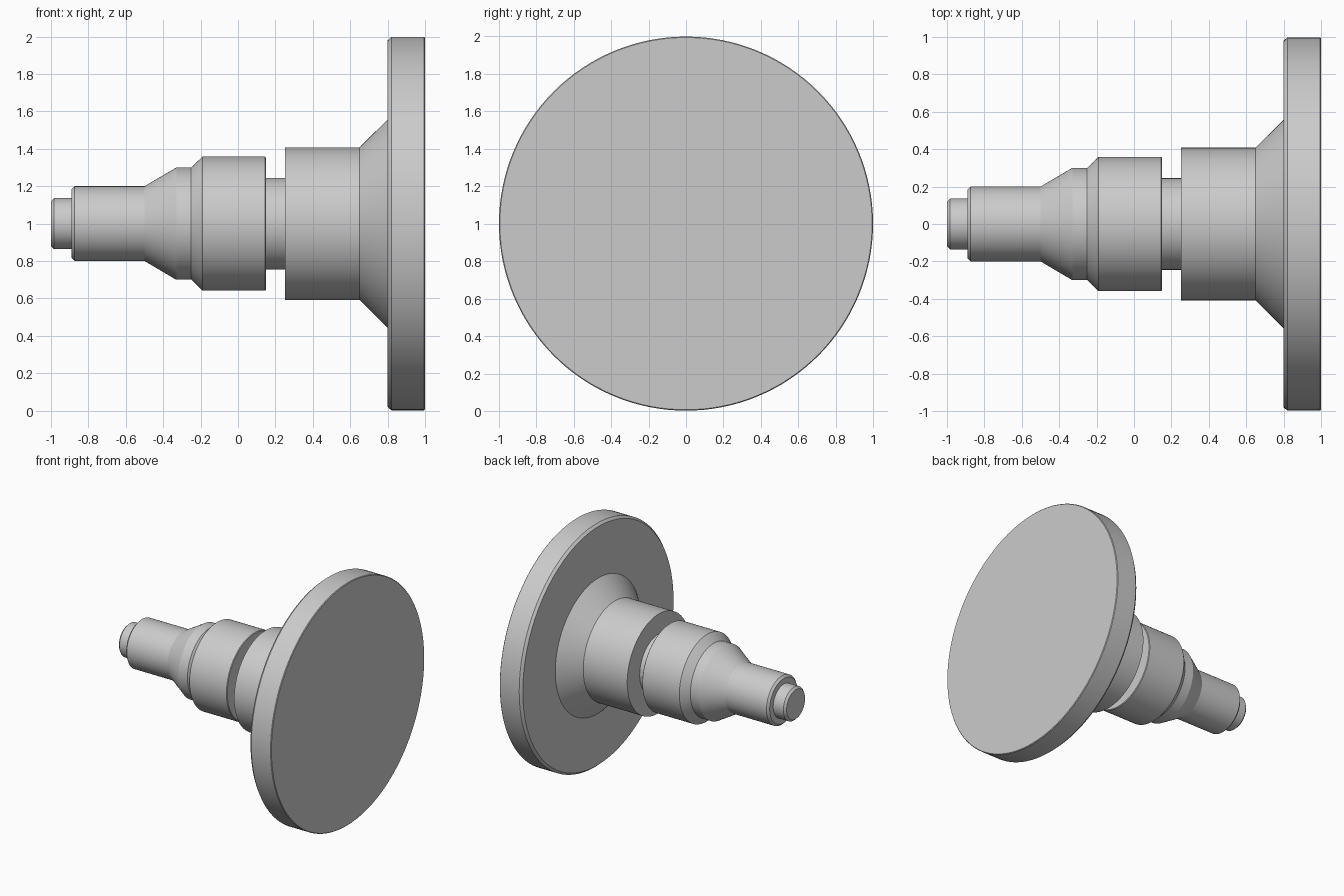
import bpy, bmesh, math

if "Cube" in bpy.data.objects:
    bpy.data.objects.remove(bpy.data.objects["Cube"])

SEGMENTS = 128
AXIS_Z = 1.0

# Turned profile as (x along the axis, radius), small end to flange
tip = [(-1.0, 0.0), (-1.0, 0.12), (-0.983, 0.137), (-0.89, 0.137)]
journal = [(-0.89, 0.183), (-0.873, 0.2), (-0.5, 0.2)]
taper = [(-0.33, 0.3), (-0.25, 0.3)]
collar = [(-0.19, 0.358), (0.145, 0.358), (0.15, 0.353)]
groove = [(0.15, 0.245), (0.25, 0.245)]
hub = [(0.25, 0.408), (0.65, 0.408), (0.8, 0.557)]
flange = [(0.8, 0.98), (0.82, 0.998), (0.995, 0.998), (1.0, 0.993), (1.0, 0.0)]


def lathe(name, profile):
    """Revolve a profile around the x axis into one closed solid."""
    bm = bmesh.new()
    verts = [bm.verts.new((x, 0, r)) for x, r in profile]
    edges = [bm.edges.new(pair) for pair in zip(verts, verts[1:])]
    bmesh.ops.spin(bm, geom=verts + edges, cent=(0, 0, 0), axis=(1, 0, 0),
                   angle=math.tau, steps=SEGMENTS, use_merge=True)
    bmesh.ops.remove_doubles(bm, verts=bm.verts, dist=1e-5)
    bmesh.ops.recalc_face_normals(bm, faces=bm.faces)
    mesh = bpy.data.meshes.new(name)
    bm.to_mesh(mesh)
    bm.free()
    obj = bpy.data.objects.new(name, mesh)
    bpy.context.collection.objects.link(obj)
    return obj


# Flanged stepped shaft, lying along x with the flange resting on z = 0
shaft = lathe("flanged_shaft", tip + journal + taper + collar + groove + hub + flange)
shaft.location.z = AXIS_Z

bpy.context.view_layer.objects.active = shaft
shaft.select_set(True)
bpy.ops.object.shade_smooth_by_angle(angle=math.radians(25))
